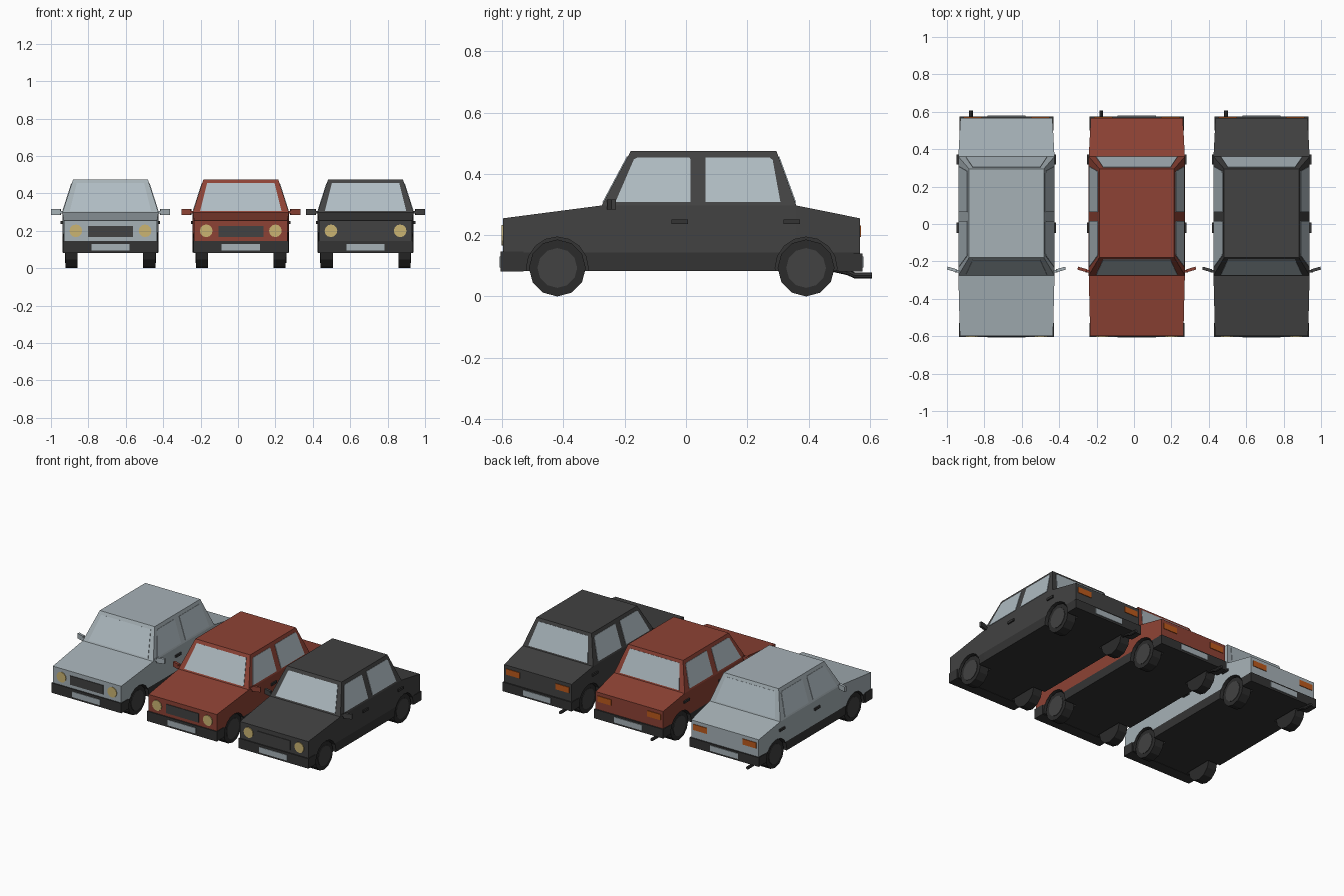
import bpy, bmesh, math
from mathutils import Vector, Matrix

if "Cube" in bpy.data.objects:
    bpy.data.objects.remove(bpy.data.objects["Cube"])


def mat(name, r, g, b):
    m = bpy.data.materials.new(name)
    m.diffuse_color = (r, g, b, 1)
    m.use_nodes = True
    m.node_tree.nodes["Principled BSDF"].inputs["Base Color"].default_value = m.diffuse_color
    return m


SILVER = mat("silver_paint", 0.38, 0.44, 0.47)
RED = mat("red_paint", 0.27, 0.055, 0.035)
BLACK = mat("charcoal_paint", 0.054, 0.054, 0.054)
TRIM = mat("black_trim", 0.034, 0.034, 0.034)
TYRE = mat("tyre_rubber", 0.024, 0.024, 0.024)
GLASS = mat("window_glass", 0.43, 0.50, 0.54)
LAMP = mat("headlight_yellow", 0.60, 0.46, 0.17)
ORANGE = mat("tail_light_orange", 0.50, 0.10, 0.012)

WHEEL_Y, WHEEL_Z = (-0.42, 0.392), 0.093
BELT, ROOF = 0.297, 0.475            # cabin bottom and top heights
BELT_W, ROOF_W = 0.257, 0.2          # cabin half widths


def add(name, bm, mats, dx=0.0):
    bmesh.ops.recalc_face_normals(bm, faces=bm.faces)
    me = bpy.data.meshes.new(name)
    bm.to_mesh(me)
    bm.free()
    for m in mats:
        me.materials.append(m)
    ob = bpy.data.objects.new(name, me)
    ob.location.x = dx
    bpy.context.collection.objects.link(ob)
    return ob


def loft(rings):
    bm = bmesh.new()
    vs = [[bm.verts.new(p) for p in r] for r in rings]
    n = len(rings[0])
    for a, b in zip(vs, vs[1:]):
        for i in range(n):
            j = (i + 1) % n
            bm.faces.new((a[i], a[j], b[j], b[i]))
    bm.faces.new(vs[0])
    bm.faces.new(vs[-1])
    return bm


def box(name, lo, hi, m, dx, rot=0.0):
    lo, hi = Vector(lo), Vector(hi)
    bm = bmesh.new()
    bmesh.ops.create_cube(bm, size=1, matrix=Matrix.Translation((lo + hi) / 2)
                          @ Matrix.Rotation(rot, 4, 'Z')
                          @ Matrix.Diagonal((*(hi - lo), 1)))
    return add(name, bm, [m], dx)


def cylinder(name, r, depth, center, axis, m, dx, seg=12):
    bm = bmesh.new()
    rot = Matrix.Rotation(math.pi / 2, 4, 'Y' if axis == 'x' else 'X')
    bmesh.ops.create_cone(bm, cap_ends=True, segments=seg, radius1=r, radius2=r,
                          depth=depth, matrix=Matrix.Translation(center) @ rot)
    return add(name, bm, [m], dx)


def plate(name, pts, out, m, dx, t=0.003):
    # thin slab straddling a surface, thickened along the outward direction
    out = Vector(out).normalized()
    pts = [Vector(p) for p in pts]
    return add(name, loft([[p - out * t for p in pts], [p + out * t for p in pts]]), [m], dx)


def lower_body(name, paint):
    # half width and top height along the car, with a seam above the black sill
    rings = []
    for y, w, top in ((-0.598, 0.249, 0.255), (-0.275, BELT_W, BELT),
                      (0.36, BELT_W, BELT), (0.568, 0.246, 0.255)):
        half = [(w, 0.083), (w, 0.143), (w, top)]
        rings.append([(x, y, z) for x, z in half] + [(-x, y, z) for x, z in half[::-1]])
    ob = add(name, loft(rings), [paint, TRIM])
    # cut the wheel wells
    cutters = []
    for y in WHEEL_Y:
        for s in (-1, 1):
            c = cylinder("well_cutter", 0.101, 0.14, (s * 0.235, y, WHEEL_Z), 'x', TRIM, 0, 16)
            c.hide_render = True
            cutters.append(c)
            b = ob.modifiers.new("well", 'BOOLEAN')
            b.operation, b.object, b.solver = 'DIFFERENCE', c, 'EXACT'
    dg = bpy.context.evaluated_depsgraph_get()
    me = bpy.data.meshes.new_from_object(ob.evaluated_get(dg))
    ob.modifiers.clear()
    ob.data = me
    for c in cutters:
        bpy.data.objects.remove(c)
    me.materials.clear()
    me.materials.append(paint)
    me.materials.append(TRIM)
    # sill, floor and wells are black
    for p in me.polygons:
        c = p.center
        well = 0.1 < abs(c.x) < 0.235 and any(
            math.hypot(c.y - y, c.z - WHEEL_Z) < 0.104 for y in WHEEL_Y)
        sill = max(me.vertices[v].co.z for v in p.vertices) < 0.144
        end = abs(p.normal.y) > 0.9 and c.z > 0.143
        p.material_index = 1 if (well or sill) and not end else 0
    return ob


def side_x(z):
    return BELT_W + (ROOF_W - BELT_W) * (z - BELT) / (ROOF - BELT)


def screen(y0, y1, t, w):
    # two corners of a windscreen at fraction t up the slope
    y, z = y0 + (y1 - y0) * t, BELT + (ROOF - BELT) * t
    return [(-w, y, z), (w, y, z)]


def car(tag, paint, dx):
    n = lambda part: tag + "_" + part
    lower_body(n("lower_body"), paint).location.x = dx

    # cabin
    def ring(y0, y1, w, z):
        return [(-w, y0, z), (w, y0, z), (w, y1, z), (-w, y1, z)]
    add(n("cabin"), loft([ring(-0.275, 0.36, BELT_W, BELT),
                          ring(-0.18, 0.295, ROOF_W, ROOF)]), [paint], dx)

    # windscreens
    for part, y0, y1 in (("windscreen", -0.275, -0.18), ("rear_window", 0.36, 0.295)):
        a = screen(y0, y1, 0.05, 0.217)
        b = screen(y0, y1, 0.89, 0.18)
        plate(n(part), a + b[::-1], (0, math.copysign(0.178, y0), abs(y1 - y0)), GLASS, dx)

    # side windows, handles, mirrors
    front = [(-0.23, 0.308), (-0.17, 0.447), (-0.158, 0.453), (0.01, 0.453), (0.015, 0.447), (0.015, 0.308)]
    rear = [(0.063, 0.308), (0.063, 0.453), (0.272, 0.453), (0.283, 0.445), (0.308, 0.308)]
    for s, side in ((-1, "left"), (1, "right")):
        for part, prof in (("front", front), ("back", rear)):
            plate(n(f"{side}_{part}_window"), [(s * side_x(z), y, z) for y, z in prof],
                  (s * 0.178, 0, 0.057), GLASS, dx)
        for y in (-0.02, 0.345):
            box(n(side + "_door_handle"), (s * 0.258 - 0.008, y - 0.027, 0.237),
                (s * 0.258 + 0.008, y + 0.027, 0.252), TRIM, dx)
        box(n(side + "_mirror"), (s * 0.291 - 0.026, -0.251, 0.284),
            (s * 0.291 + 0.026, -0.235, 0.317), paint, dx, s * 0.28)
        box(n(side + "_mirror_arm"), (s * 0.26 - 0.014, -0.258, 0.293),
            (s * 0.26 + 0.014, -0.246, 0.307), paint, dx)

        # wheels
        for y in WHEEL_Y:
            cylinder(n(side + "_tyre"), 0.093, 0.065, (s * 0.2075, y, WHEEL_Z), 'x', TYRE, dx)
            cylinder(n(side + "_hub"), 0.065, 0.006, (s * 0.240, y, WHEEL_Z), 'x', BLACK, dx)

        # lights
        cylinder(n(side + "_headlight"), 0.034, 0.01, (s * 0.185, -0.598, 0.2), 'y', LAMP, dx)
        box(n(side + "_tail_light"), (s * 0.18 - 0.05, 0.564, 0.194),
            (s * 0.18 + 0.05, 0.572, 0.232), ORANGE, dx)

    # grille, bumpers, plates
    box(n("grille"), (-0.12, -0.602, 0.168), (0.12, -0.594, 0.227), BLACK, dx)
    box(n("front_bumper"), (-0.254, -0.605, 0.081), (0.254, -0.53, 0.146), TRIM, dx)
    box(n("rear_bumper"), (-0.252, 0.50, 0.081), (0.252, 0.576, 0.141), TRIM, dx)
    box(n("front_plate"), (-0.102, -0.608, 0.094), (0.102, -0.601, 0.13), SILVER, dx)
    box(n("rear_plate"), (-0.102, 0.572, 0.094), (0.102, 0.58, 0.13), SILVER, dx)

    # exhaust pipe
    path = [(0.48, 0.09), (0.525, 0.08), (0.55, 0.069), (0.607, 0.069)]
    rings = [[(-0.19 + 0.01 * math.cos(a), y, z + 0.01 * math.sin(a))
              for a in (k * math.pi / 4 for k in range(8))] for y, z in path]
    add(n("exhaust"), loft(rings), [TRIM], dx)


car("silver_car", SILVER, -0.682)
car("red_car", RED, 0.015)
car("black_car", BLACK, 0.682)
